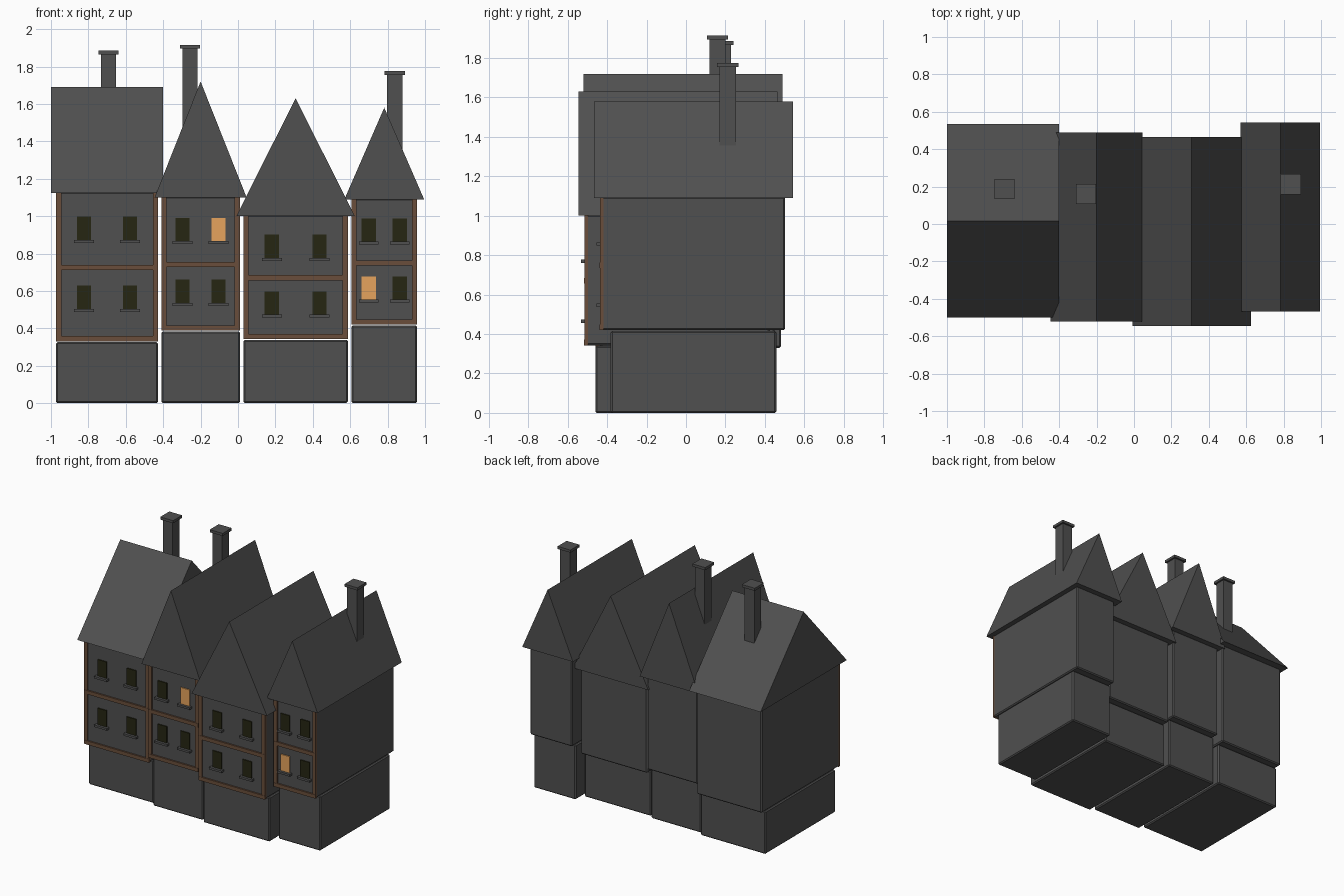
import bpy, bmesh

if "Cube" in bpy.data.objects:
    bpy.data.objects.remove(bpy.data.objects["Cube"])


def mat(name, r, g, b):
    m = bpy.data.materials.new(name)
    m.diffuse_color = (r, g, b, 1)
    m.use_nodes = True
    m.node_tree.nodes["Principled BSDF"].inputs["Base Color"].default_value = m.diffuse_color
    return m


STONE = mat("dark grey", 0.08, 0.08, 0.08)
TIMBER = mat("timber brown", 0.144, 0.076, 0.043)
GLASS = mat("dark window", 0.019, 0.019, 0.006)
LIT = mat("lit window", 0.79, 0.37, 0.11)


def finish(bm, name, material, bevel=0):
    bmesh.ops.recalc_face_normals(bm, faces=bm.faces)
    me = bpy.data.meshes.new(name)
    bm.to_mesh(me)
    bm.free()
    me.materials.append(material)
    ob = bpy.data.objects.new(name, me)
    bpy.context.collection.objects.link(ob)
    if bevel:
        mod = ob.modifiers.new("bevel", 'BEVEL')
        mod.width = bevel
        mod.segments = 1
    return ob


def box(name, x0, x1, y0, y1, z0, z1, material, bevel=0):
    bm = bmesh.new()
    bmesh.ops.create_cube(bm, size=1)
    for v in bm.verts:
        v.co = (x1 if v.co.x > 0 else x0,
                y1 if v.co.y > 0 else y0,
                z1 if v.co.z > 0 else z0)
    return finish(bm, name, material, bevel)


def gable_roof(name, x0, x1, y0, y1, z0, z1, along_x):
    # closed triangular prism, ridge along x or y
    bm = bmesh.new()
    xm, ym = (x0 + x1) / 2, (y0 + y1) / 2
    if along_x:
        ends = [[(x, y0, z0), (x, y1, z0), (x, ym, z1)] for x in (x0, x1)]
    else:
        ends = [[(x0, y, z0), (x1, y, z0), (xm, y, z1)] for y in (y0, y1)]
    a, b = [[bm.verts.new(p) for p in e] for e in ends]
    bm.faces.new(a)
    bm.faces.new(b)
    for i in range(3):
        j = (i + 1) % 3
        bm.faces.new((a[i], a[j], b[j], b[i]))
    return finish(bm, name, STONE)


def chimney(n, x, y, z0, z1):
    s, c = 0.041, 0.054
    box(f"chimney_{n}", x - s, x + s, y - s, y + s, z0, z1 - 0.02, STONE)
    box(f"chimney_cap_{n}", x - c, x + c, y - c, y + c, z1 - 0.02, z1, STONE)


def house(n, cx, half, cy, z_low, z_mid, z_eave, z_ridge, roof_half, roof_depth,
          along_x, win_off, win_z, lit=None):
    x0, x1 = cx - half, cx + half
    # ground floor and jettied upper floors
    box(f"ground_floor_{n}", x0, x1, cy - 0.42, cy + 0.42, 0, z_low - 0.004, STONE, 0.008)
    front = cy - 0.465
    box(f"upper_floors_{n}", x0, x1, front, cy + 0.465, z_low, z_eave + 0.005, STONE, 0.008)
    gable_roof(f"roof_{n}", cx - roof_half, cx + roof_half, cy - roof_depth,
               cy + roof_depth, z_eave, z_ridge, along_x)
    # timber frame on the front
    t, f0, f1 = 0.028, front - 0.01, front + 0.008
    box(f"left_post_{n}", x0, x0 + t, f0, f1, z_low, z_eave, TIMBER)
    box(f"right_post_{n}", x1 - t, x1, f0, f1, z_low, z_eave, TIMBER)
    box(f"bottom_beam_{n}", x0, x1, f0 - 0.002, f1, z_low, z_low + t, TIMBER)
    box(f"middle_beam_{n}", x0, x1, f0 - 0.002, f1, z_mid - t / 2, z_mid + t / 2, TIMBER)
    # windows and sills
    for row, zb in enumerate(win_z):
        for col, x in enumerate((cx - win_off, cx + win_off)):
            m = LIT if lit == (row, col) else GLASS
            box(f"window_{n}_{row}_{col}", x - 0.038, x + 0.038, front - 0.008,
                front + 0.001, zb, zb + 0.125, m)
            box(f"sill_{n}_{row}_{col}", x - 0.053, x + 0.053, front - 0.027,
                front + 0.004, zb - 0.015, zb + 0.001, STONE)


house(1, -0.70, 0.273, 0.017, 0.33, 0.726, 1.125, 1.69, 0.30, 0.517, True,
      0.123, (0.503, 0.872))
house(2, -0.20, 0.21, -0.015, 0.388, 0.742, 1.10, 1.72, 0.246, 0.505, False,
      0.096, (0.535, 0.865), (1, 1))
house(3, 0.308, 0.279, -0.04, 0.343, 0.67, 1.0, 1.63, 0.317, 0.505, False,
      0.127, (0.472, 0.776), None)
house(4, 0.782, 0.176, 0.038, 0.42, 0.75, 1.09, 1.58, 0.213, 0.505, False,
      0.083, (0.553, 0.863), (0, 0))

chimney(1, -0.692, 0.187, 1.35, 1.885)
chimney(2, -0.257, 0.16, 1.3, 1.915)
chimney(3, 0.838, 0.212, 1.2, 1.775)
